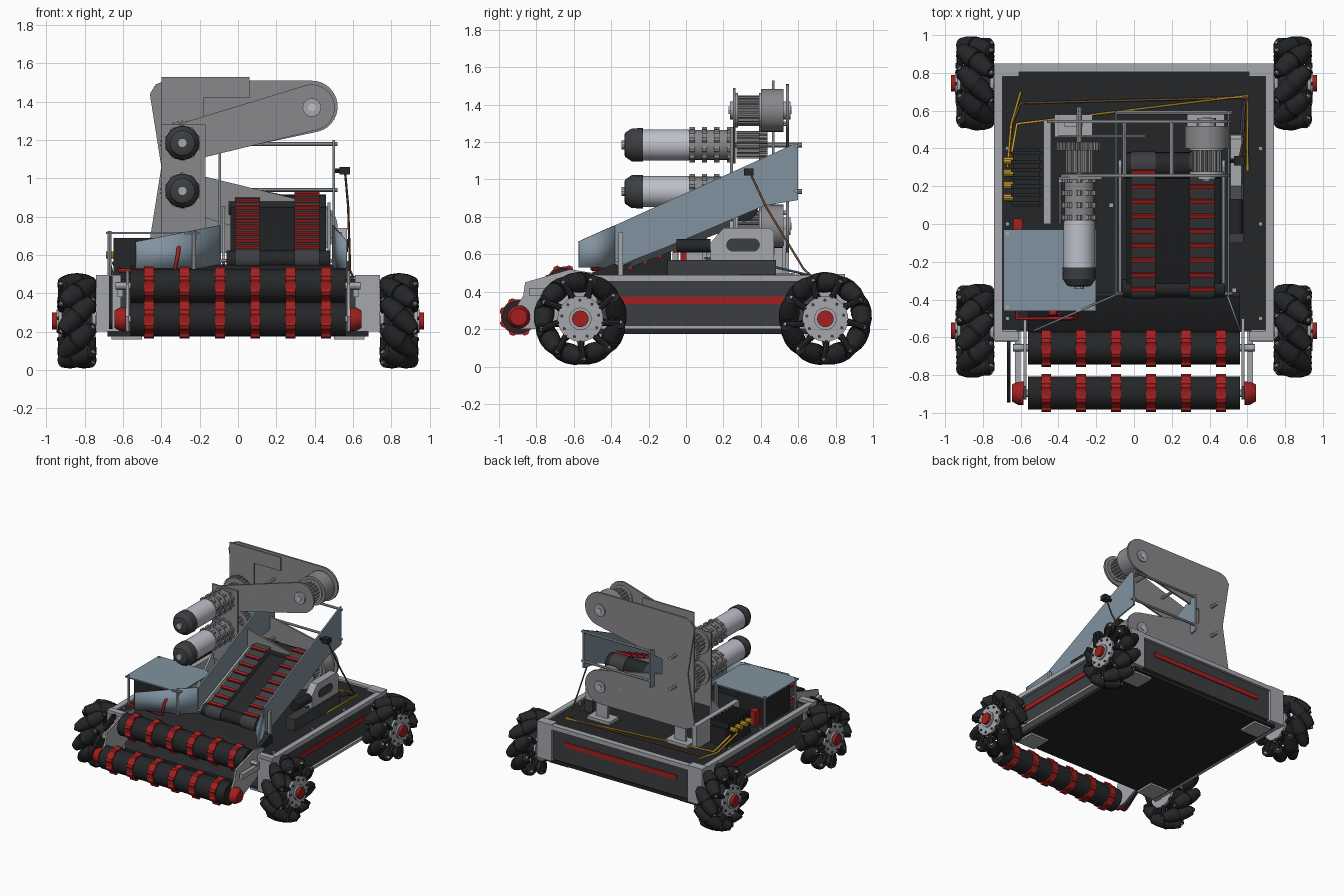
import bpy, bmesh
from math import sin, cos, pi, radians, atan2, acos, hypot
from mathutils import Vector

if "Cube" in bpy.data.objects:
    bpy.data.objects.remove(bpy.data.objects["Cube"])


def material(name, *rgb):
    m = bpy.data.materials.new(name)
    m.diffuse_color = (*rgb, 1)
    m.use_nodes = True
    m.node_tree.nodes["Principled BSDF"].inputs["Base Color"].default_value = m.diffuse_color
    return m


DARK = material("black", .018, .019, .021)
PANEL = material("charcoal", .045, .048, .052)
RED = material("red", .36, .014, .014)
BLUE = material("blue_grey", .22, .29, .35)
GREY = material("plate_grey", .25, .25, .26)
LIGHT = material("light_grey", .38, .39, .41)
SILVER = material("silver", .52, .53, .60)
YELLOW = material("yellow", .55, .32, .02)
BROWN = material("brown", .16, .07, .03)
NAVY = material("navy", .03, .06, .12)


def finish(name, bm, mat):
    bmesh.ops.recalc_face_normals(bm, faces=bm.faces)
    me = bpy.data.meshes.new(name)
    bm.to_mesh(me)
    bm.free()
    me.materials.append(mat)
    ob = bpy.data.objects.new(name, me)
    bpy.context.collection.objects.link(ob)
    return ob


def prism(name, pts, axis, lo, hi, mat):
    """Extrude a 2D outline along an axis: x (y,z), y (x,z), z (x,y)."""
    place = {"x": lambda a, b: (lo, a, b), "y": lambda a, b: (a, lo, b), "z": lambda a, b: (a, b, lo)}[axis]
    bm = bmesh.new()
    face = bm.faces.new([bm.verts.new(place(*p)) for p in pts])
    new = bmesh.ops.extrude_face_region(bm, geom=[face])["geom"]
    off = Vector([(hi - lo) * (axis == a) for a in "xyz"])
    bmesh.ops.translate(bm, vec=off, verts=[v for v in new if isinstance(v, bmesh.types.BMVert)])
    return finish(name, bm, mat)


def box(name, x0, x1, y0, y1, z0, z1, mat):
    return prism(name, [(x0, y0), (x1, y0), (x1, y1), (x0, y1)], "z", z0, z1, mat)


def lathe(name, base, direction, profile, mat, n=24):
    """Spin (height, radius) pairs about a direction, with capped ends."""
    bm = bmesh.new()
    q = Vector(direction).to_track_quat("Z", "Y")
    rings = [[bm.verts.new(Vector(base) + q @ Vector((r * cos(2 * pi * i / n), r * sin(2 * pi * i / n), h)))
              for i in range(n)] for h, r in profile]
    for a, b in zip(rings, rings[1:]):
        for i in range(n):
            bm.faces.new((a[i], a[(i + 1) % n], b[(i + 1) % n], b[i]))
    bm.faces.new(rings[0])
    bm.faces.new(rings[-1])
    return finish(name, bm, mat)


def cyl(name, p0, p1, r, mat, n=24):
    d = Vector(p1) - Vector(p0)
    return lathe(name, p0, d, [(0, r), (d.length, r)], mat, n)


def toothed(cx, cy, r, tip, teeth):
    return [(cx + q * cos(2 * pi * (i + f) / teeth), cy + q * sin(2 * pi * (i + f) / teeth))
            for i in range(teeth) for f, q in ((0, r), (.25, r), (.4, tip), (.65, tip), (.85, r))]


def arc(cx, cy, r, a0, a1, n=14):
    return [(cx + r * cos(a0 + (a1 - a0) * i / n), cy + r * sin(a0 + (a1 - a0) * i / n)) for i in range(n + 1)]


def capsule(a, ra, b, rb):
    t = atan2(b[1] - a[1], b[0] - a[0])
    k = acos((ra - rb) / hypot(b[0] - a[0], b[1] - a[1]))
    return arc(*b, rb, t - k, t + k) + arc(*a, ra, t + k, t + 2 * pi - k)


def wire(name, pts, r, mat):
    cu = bpy.data.curves.new(name, "CURVE")
    cu.dimensions, cu.bevel_depth, cu.bevel_resolution = "3D", r, 1
    cu.materials.append(mat)
    sp = cu.splines.new("POLY")
    sp.points.add(len(pts) - 1)
    for p, c in zip(sp.points, pts):
        p.co = (*c, 1)
    bpy.context.collection.objects.link(bpy.data.objects.new(name, cu))


# Mecanum wheels
for sx in (-1, 1):
    for sy, y in ((1, .745), (-1, -.565)):
        c = Vector((sx * .84, y, .255))
        X = Vector((sx, 0, 0))
        for i in range(9):
            t = 2 * pi * i / 9 + .2
            e, d = Vector((0, cos(t), sin(t))), Vector((0, -sin(t), cos(t)))
            ax = (Vector((1, 0, 0)) - sx * sy * d).normalized()
            prof = [(-.115, .026), (-.11, .034), (-.06, .050), (-.006, .056), (-.005, .048), (.005, .048),
                    (.006, .056), (.06, .050), (.11, .034), (.115, .026)]
            mid = c + e * .195
            lathe("wheel_roller", mid, ax, prof, DARK, 16)
            cyl("roller_pin", mid - ax * .125, mid + ax * .125, .012, LIGHT, 8)
            for s in (-1, 1):
                end = mid + ax * s * .118
                root = c + Vector((s * .082, 0, 0)) + (e * .11 + ax.dot(d) * d * s * .05)
                cyl("roller_bracket", root, end, .017, DARK, 8)
            bolt = c + e * .1 + X * .096
            cyl("hub_bolt", bolt, bolt + X * .008, .009, PANEL, 8)
        for s in (-1, 1):
            cyl("hub_plate", c + X * s * .078, c + X * s * .096, .122, LIGHT, 36)
        cyl("wheel_core", c - X * .078, c + X * .078, .10, DARK)
        cyl("axle_flange", c + X * .096, c + X * .108, .06, LIGHT)
        cyl("axle_cap", c + X * .1, c + X * .13, .044, RED)
        cyl("axle", c - X * .2, c, .03, GREY)
        # Corner mounts and underside pads
        box("corner_mount", *sorted((sx * .62, sx * .735)), *sorted((y - .06, y + .09)), .2, .47, LIGHT)
        py = .72 if sy > 0 else -.48
        box("underside_pad", *sorted((sx * .5, sx * .66)), py - .08, py + .08, .16, .175, LIGHT)
        box("corner_bracket", *sorted((sx * .61, sx * .74)), *((.78, .85) if sy > 0 else (-.62, -.57)), .2, .495, LIGHT)

# Chassis
box("belly_plate", -.68, .68, -.56, .82, .175, .2, DARK)
box("deck", -.7, .7, -.56, .82, .45, .475, DARK)
for s in (-1, 1):
    box("side_rail", *sorted((s * .695, s * .74)), -.62, .84, .455, .49, LIGHT)
    box("side_panel", *sorted((s * .66, s * .715)), -.58, .82, .21, .455, PANEL)
    box("side_stripe", *sorted((s * .71, s * .723)), -.4, .6, .335, .375, RED)
    box("side_ledge", *sorted((s * .68, s * .735)), -.5, .8, .2, .22, LIGHT)
    for y in (-.5, 0, .4, .8):
        cyl("deck_bolt", (s * .67, y, .475), (s * .67, y, .487), .012, LIGHT, 8)
box("rear_rail", -.74, .74, .805, .85, .455, .49, LIGHT)
box("rear_panel", -.64, .64, .78, .83, .21, .455, PANEL)
box("rear_stripe", -.5, .5, .825, .838, .34, .378, RED)
box("front_panel", -.64, .64, -.57, -.54, .2, .46, PANEL)

# Intake rollers
for y, z, hub in ((-.895, .265, .62), (-.655, .44, .58)):
    cyl("intake_roller", (-.56, y, z), (.56, y, z), .088, DARK, 32)
    cyl("intake_shaft", (-.64, y, z), (.64, y, z), .02, LIGHT, 12)
    for i in range(6):
        x = -.465 + .185 * i
        prism("intake_band", toothed(y, z, .094, .105, 8), "x", x - .026, x + .026, RED)
for s in (-1, 1):
    lathe("roller_end_hub", (s * .585, -.895, .265), (s, 0, 0), [(0, .062), (.03, .062), (.06, .045)], RED)
    prism("intake_side_plate", [(-.9, .2), (-.93, .28), (-.87, .38), (-.86, .45), (-.62, .52), (-.5, .5), (-.5, .33), (-.8, .2)],
          "x", *sorted((s * .57, s * .585)), LIGHT)
    box("intake_arm", *sorted((s * .6, s * .63)), -.84, -.5, .38, .42, LIGHT)
prism("intake_drive_belt", capsule((-.895, .265), .05, (-.655, .44), .05), "x", -.672, -.655, DARK)
prism("feed_ramp", [(-.58, .46), (-.56, .48), (-.38, .55), (-.36, .54), (-.36, .46)], "x", -.56, .56, DARK)

# Inclined conveyor
lo, hi = Vector((-.34, .575)), Vector((.31, .845))
run = (hi - lo).normalized()
nor = Vector((-run.y, run.x))
cyl("lower_conveyor_roller", (-.06, *lo), (.48, *lo), .05, DARK)
cyl("upper_conveyor_roller", (-.05, *hi), (.46, *hi), .07, DARK)
prism("conveyor_bed", capsule(lo, .03, hi, .03), "x", -.04, .46, DARK)
for x in (.05, .36):
    prism("conveyor_belt", capsule(lo, .058, hi, .074), "x", x - .065, x + .065, PANEL)
    for i in range(9):
        for s in (1, -1):
            p = lo + run * (.02 + .085 * i) + nor * s * (.061 + .0018 * i)
            prism("belt_cleat", [p + run * a + nor * b for a, b in ((-.011, -.01), (.011, -.01), (.011, .014), (-.011, .014))],
                  "x", x - .065, x + .065, RED)
for x in (-.075, .475):
    prism("conveyor_rail", capsule(lo, .03, hi, .03), "x", x - .008, x + .008, LIGHT)

# Conveyor side plates with flared front wings
side = [(-.38, .53), (-.38, .755), (.6, 1.2), (.6, .89), (.42, .86), (-.1, .64)]
for x, tip in ((-.095, -.53), (.5, .57)):
    prism("conveyor_side_plate", side, "x", x - .006, x + .006, BLUE)
    bm = bmesh.new()
    bm.faces.new([bm.verts.new(v) for v in ((x, -.38, .53), (x, -.38, .755), (tip, -.57, .67), (tip, -.57, .53))])
    wing = finish("front_wing", bm, BLUE)
    wing.modifiers.new("thickness", "SOLIDIFY").thickness = .01
for y, z in ((.59, .94), (.59, 1.18), (-.37, .57)):
    cyl("cross_shaft", (-.1, y, z), (.52, y, z), .01, LIGHT, 8)
for x, y in ((.53, -.35), (.53, .2), (-.12, .1), (-.23, -.06)):
    box("side_post", x - .012, x + .012, y - .012, y + .012, .47, .72, LIGHT)

# Launcher arm plates: C-shaped rear plate, lower half mirrored about z = 1.06
half = [(-.17, 1.06), (-.17, 1.12)] + arc(.385, 1.375, .135, radians(-77), radians(90)) + \
       [(-.38, 1.51), (-.43, 1.49), (-.46, 1.44), (-.4, 1.06)]
for f in (lambda z: z, lambda z: 2.12 - z):
    tag = "upper" if f(1) == 1 else "lower"
    prism(tag + "_rear_arm", [(x, f(z)) for x, z in half], "y", .535, .55, GREY)
    a, b = (-.29, f(1.185)), (.385, f(1.37))
    prism(tag + "_front_arm", capsule(a, .1, b, .12), "y", .25, .264, GREY)
    # Motor, gears and flywheel of this arm
    m = (a[0], 0, a[1])
    lathe("motor_cap", (m[0], -.23, m[2]), (0, -1, 0), [(0, .09), (.06, .088), (.095, .065), (.1, .05)], PANEL, 16)
    cyl("motor_terminal", (m[0], -.345, m[2]), (m[0], -.32, m[2]), .025, LIGHT, 10)
    cyl("motor_body", (m[0], -.23, m[2]), (m[0], .015, m[2]), .083, SILVER, 32)
    cyl("gearbox", (m[0], .015, m[2]), (m[0], .25, m[2]), .08, GREY)
    for y in (.02, .085, .15, .22):
        prism("gearbox_ring", toothed(m[0], m[2], .086, .095, 10), "y", y, y + .028, GREY)
    prism("motor_pulley", toothed(m[0], m[2], .064, .074, 16), "y", .27, .39, GREY)
    prism("drive_gear", toothed(m[0], m[2], .108, .118, 30), "y", .39, .435, GREY)
    cyl("gear_shaft", (m[0], .25, m[2]), (m[0], .62, m[2]), .014, LIGHT, 10)
    prism("flywheel_pulley", toothed(*b, .068, .078, 18), "y", .27, .4, GREY)
    cyl("flywheel", (b[0], .4, b[1]), (b[0], .52, b[1]), .115, GREY, 36)
    for y in (.265, .39):
        cyl("flywheel_flange", (b[0], y, b[1]), (b[0], y + .012, b[1]), .092, LIGHT, 32)
    cyl("flywheel_bearing", (b[0], .235, b[1]), (b[0], .56, b[1]), .048, LIGHT, 20)
    cyl("flywheel_axle", (b[0], .228, b[1]), (b[0], .565, b[1]), .022, SILVER, 6)
    for x in (-.05, .2):
        z = f(1.25 + (x + .29) * .2)
        cyl("arm_spacer", (x, .25, z), (x, .55, z), .012, LIGHT, 8)
box("motor_mount_plate", -.4, -.17, .236, .25, .68, 1.28, GREY)
prism("tower_plate", [(-.4, .6), (-.4, 1.53), (.06, 1.53), (.06, 1.42), (-.18, 1.42), (-.18, .6)], "y", .46, .472, GREY)
for x in (-.32, .38):
    box("tower_foot", x - .1, x + .1, .46, .58, .475, .5, LIGHT)
    box("tower_upright", x - .05, x + .05, .515, .535, .475, .75, LIGHT)
box("tower_side_bracket", -.48, -.44, 0, .55, .475, .66, LIGHT)
prism("tower_brace", [(0, .475), (.25, .475), (.25, .72), (.22, .72)], "x", -.4, -.385, LIGHT)

# Conveyor drive unit on the right
block = [(.13, .57), (.13, .66), (.2, .74), (.45, .74), (.47, .72), (.47, .57)]
prism("drive_housing", block, "x", .51, .57, LIGHT)
prism("drive_window", capsule((.25, .65), .035, (.36, .65), .035), "x", .565, .574, PANEL)
cyl("drive_motor", (.54, -.05, .645), (.54, .13, .645), .036, DARK)
box("drive_base", .5, .58, -.1, .48, .475, .57, PANEL)

# Electronics and their cover on the left
box("cover_plate", -.69, -.2, -.46, -.03, .71, .72, BLUE)
for x in (-.67, -.23):
    for y in (-.44, -.05):
        cyl("cover_standoff", (x, y, .475), (x, y, .725), .01, LIGHT, 8)
box("battery", -.65, -.4, -.4, -.08, .475, .69, DARK)
box("controller", -.64, -.5, .09, .4, .475, .62, DARK)
for i in range(7):
    y = .1 + .044 * i
    box("controller_fin", -.65, -.49, y, y + .02, .62, .66, DARK)
for i in range(4):
    y = .14 + .065 * i
    cyl("connector", (-.69, y, .6), (-.63, y, .6), .02, YELLOW, 10)
box("fuse_block", -.64, -.59, -.03, .03, .5, .62, RED)
wire("power_lead", [(-.31, -.44, .66), (-.31, -.5, .62), (-.33, -.5, .52), (-.62, -.5, .52), (-.62, 0, .56)], .011, RED)
wire("second_lead", [(-.4, -.44, .68), (-.4, -.47, .54), (-.45, -.47, .54)], .018, RED)

# Sensor and wiring
box("sensor", .53, .585, .31, .36, 1.02, 1.06, DARK)
cyl("sensor_arm", (.5, .335, 1.04), (.54, .335, 1.04), .012, DARK, 8)
wire("sensor_wire", [(.56, .35, 1.02), (.575, .43, .85), (.585, .63, .52), (.6, .67, .485)], .006, BROWN)
wire("rear_brown_wire", [(.6, .67, .485), (-.6, .64, .485), (-.66, .5, .485)], .007, BROWN)
wire("rear_yellow_wire", [(.6, .28, .485), (.6, .68, .485), (-.62, .53, .485), (-.65, .36, .56)], .008, YELLOW)
wire("left_yellow_wire", [(-.6, .7, .485), (-.65, .53, .485), (-.67, .3, .56)], .007, YELLOW)
wire("right_blue_wire", [(.58, .65, .49), (.56, .4, .55), (.54, .1, .58)], .007, NAVY)

# Smooth rounded surfaces while keeping edges sharp
for ob in bpy.context.scene.objects:
    ob.select_set(ob.type == "MESH")
bpy.context.view_layer.objects.active = next(o for o in bpy.context.scene.objects if o.type == "MESH")
bpy.ops.object.shade_smooth_by_angle()
